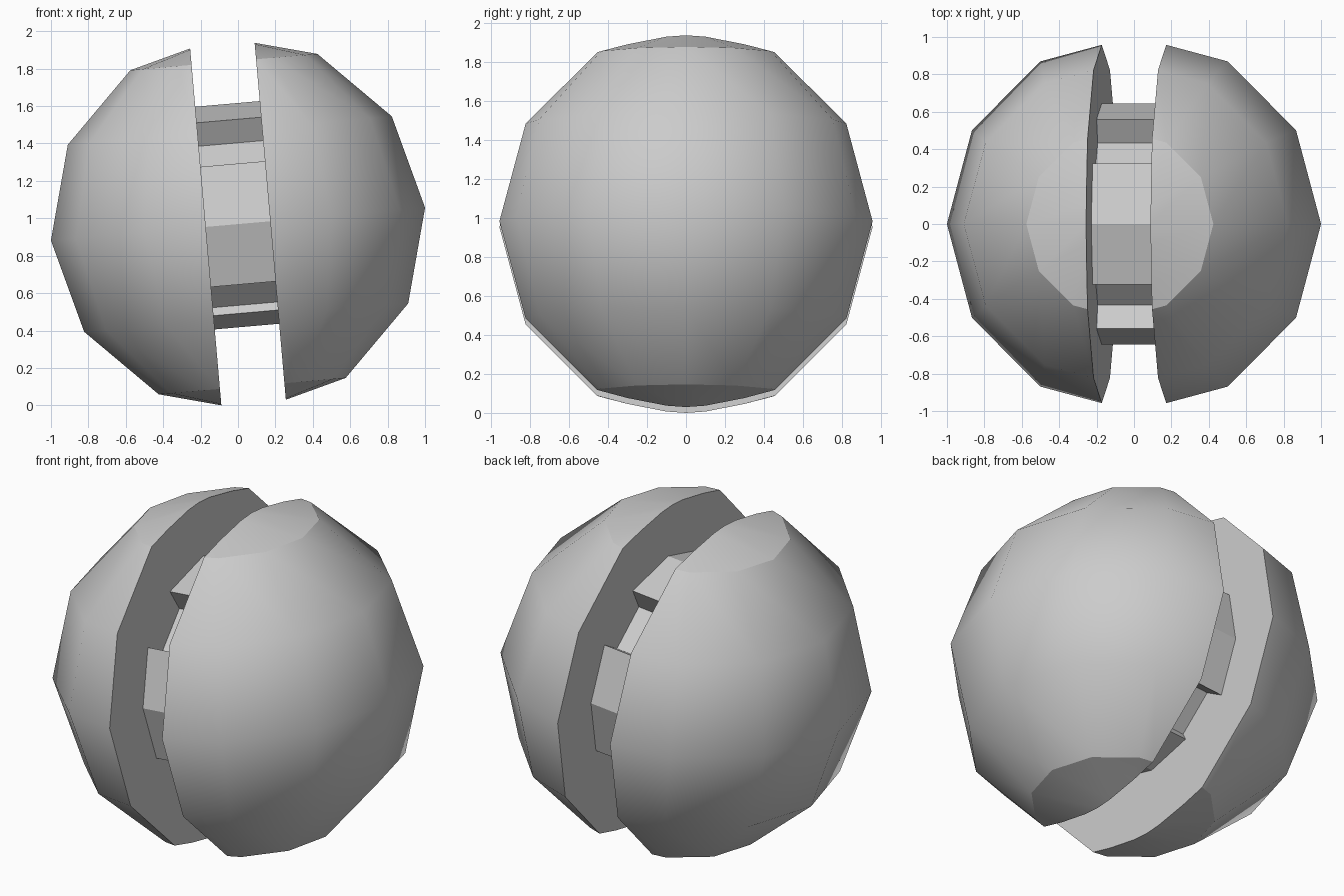
import bpy, bmesh, math
from mathutils import Matrix, Vector

if "Cube" in bpy.data.objects:
    bpy.data.objects.remove(bpy.data.objects["Cube"])

R = 1.004                     # sphere radius
GAP = 0.173                   # half width of the slit
TILT = Matrix.Rotation(math.radians(-5), 4, 'Y')


def add_object(name, bm):
    """Tilt the part, stand it on the floor and link it."""
    bmesh.ops.transform(bm, matrix=Matrix.Translation((0, 0, 0.969)) @ TILT, verts=bm.verts)
    mesh = bpy.data.meshes.new(name)
    bm.to_mesh(mesh)
    bm.free()
    obj = bpy.data.objects.new(name, mesh)
    bpy.context.collection.objects.link(obj)
    return obj


def half_shell(name, side):
    """Low-poly sphere cut by the slit plane and closed with a flat face."""
    bm = bmesh.new()
    bmesh.ops.create_uvsphere(bm, u_segments=12, v_segments=6, radius=R)
    bmesh.ops.bisect_plane(bm, geom=bm.verts[:] + bm.edges[:] + bm.faces[:],
                           plane_co=Vector((side * GAP, 0, 0)),
                           plane_no=Vector((side, 0, 0)), clear_inner=True)
    rim = [e for e in bm.edges if e.is_boundary]
    bmesh.ops.contextual_create(bm, geom=rim)
    bmesh.ops.recalc_face_normals(bm, faces=bm.faces[:])
    # smooth shell, crisp slit rim and crisp pole cap outline
    cap_z = R * math.sin(math.radians(60))
    for f in bm.faces:
        f.smooth = not all(abs(v.co.x - side * GAP) < 1e-4 for v in f.verts)
    for e in bm.edges:
        on_cap = all(abs(abs(v.co.z) - cap_z) < 1e-3 for v in e.verts)
        on_rim = all(abs(v.co.x - side * GAP) < 1e-4 for v in e.verts)
        e.smooth = not (on_cap or on_rim)
    return add_object(name, bm)


def toothed_hub(name):
    """Four-toothed core along the slit axis; the bottom tooth is shorter."""
    inner, half_width = 0.5, 0.2
    profile = []
    for centre, outer in ((0, 0.645), (90, 0.645), (180, 0.55), (270, 0.645)):
        for offset, r in ((-30, inner), (-30, outer), (0, outer), (30, outer), (30, inner)):
            a = math.radians(centre + offset)
            profile.append((r * math.sin(a), r * math.cos(a)))
    bm = bmesh.new()
    face = bm.faces.new([bm.verts.new((-half_width, y, z)) for y, z in profile])
    ext = bmesh.ops.extrude_face_region(bm, geom=[face])
    moved = [g for g in ext['geom'] if isinstance(g, bmesh.types.BMVert)]
    bmesh.ops.translate(bm, vec=(2 * half_width, 0, 0), verts=moved)
    # closing face on the starting side, if the extrusion removed it
    open_edges = [e for e in bm.edges if e.is_boundary]
    if open_edges:
        bmesh.ops.contextual_create(bm, geom=open_edges)
    bmesh.ops.recalc_face_normals(bm, faces=bm.faces[:])
    return add_object(name, bm)


half_shell("left_half_shell", -1)
half_shell("right_half_shell", 1)
toothed_hub("toothed_hub")
